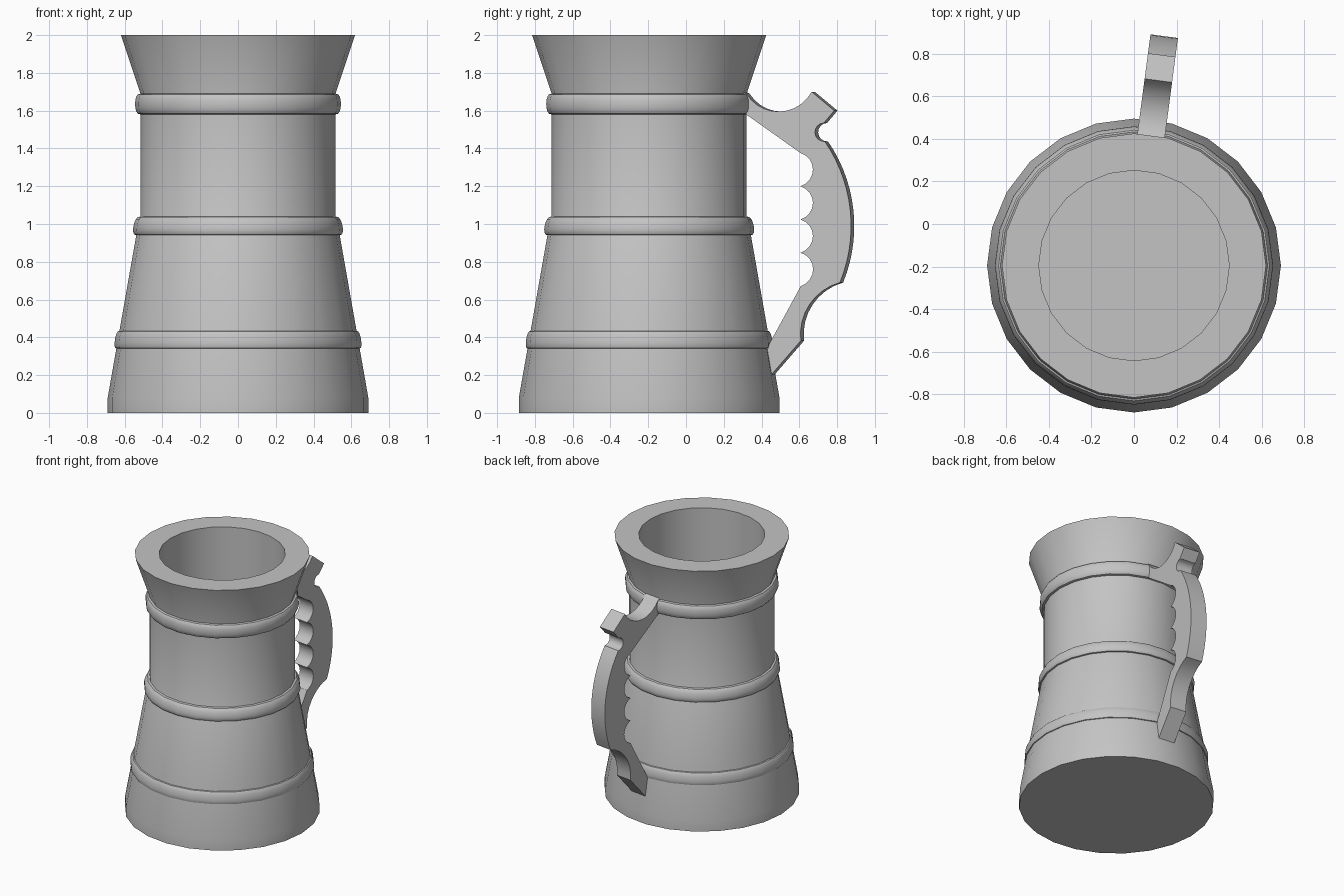
import bpy, bmesh, math
from mathutils import Vector, Matrix

if "Cube" in bpy.data.objects:
    bpy.data.objects.remove(bpy.data.objects["Cube"])

SIDES = 24
AXIS_Y = -0.195

grey = bpy.data.materials.new("plain grey")
grey.use_nodes = True
colour = (0.55, 0.55, 0.55, 1)
grey.diffuse_color = colour
grey.node_tree.nodes["Principled BSDF"].inputs["Base Color"].default_value = colour


def finish(name, bm, angle):
    bmesh.ops.recalc_face_normals(bm, faces=bm.faces)
    mesh = bpy.data.meshes.new(name)
    bm.to_mesh(mesh)
    bm.free()
    mesh.materials.append(grey)
    ob = bpy.data.objects.new(name, mesh)
    bpy.context.collection.objects.link(ob)
    bpy.ops.object.select_all(action="DESELECT")
    ob.select_set(True)
    bpy.context.view_layer.objects.active = ob
    bpy.ops.object.shade_smooth_by_angle(angle=math.radians(angle))
    return ob


def lathe(name, profile, closed):
    """Spin (radius, height) points; an open profile is capped at both ends."""
    bm = bmesh.new()
    rings = []
    for r, z in profile:
        rings.append([bm.verts.new((r * math.cos(a), AXIS_Y + r * math.sin(a), z))
                      for a in (math.tau * i / SIDES for i in range(SIDES))])
    pairs = list(zip(rings, rings[1:]))
    if closed:
        pairs.append((rings[-1], rings[0]))
    else:
        bm.faces.new(rings[0])
        bm.faces.new(rings[-1])
    for low, high in pairs:
        for i in range(SIDES):
            j = (i + 1) % SIDES
            bm.faces.new((low[i], low[j], high[j], high[i]))
    return finish(name, bm, 28)


def arc(p, q, bulge, n):
    """Points after p up to q, bowed to the right of p->q for positive bulge."""
    p, q = Vector(p), Vector(q)
    d = q - p
    right = Vector((d.y, -d.x)).normalized()
    half = d.length / 2
    radius = (half * half + bulge * bulge) / (2 * abs(bulge))
    sign = math.copysign(1, bulge)
    centre = (p + q) / 2 + right * sign * (abs(bulge) - radius)
    u, v = d.normalized(), right * sign
    span = 2 * math.atan2(abs(bulge), half)
    return [centre + radius * (u * math.sin(t) + v * math.cos(t))
            for t in (span * (2 * i / n - 1) for i in range(1, n + 1))]


# Hollow body with flared mouth
lathe("tankard_body", [(0.69, 0), (0.69, 0.08), (0.537, 0.95), (0.516, 1.0),
                       (0.516, 1.64), (0.516, 1.69), (0.62, 2.0),
                       (0.447, 2.0), (0.447, 0.15)], False)

# Rounded hoops: name, bottom, top, radius below, radius above, bulge
for name, z0, z1, r0, r1, bulge in (
        ("lower_hoop", 0.34, 0.435, 0.641, 0.626, 0.018),
        ("middle_hoop", 0.94, 1.04, 0.535, 0.516, 0.028),
        ("upper_hoop", 1.58, 1.69, 0.516, 0.516, 0.029)):
    profile = [(r0 - 0.03, z0), (r1 - 0.03, z1)]
    for i in range(9):
        a = math.pi * i / 8
        t = (1 + math.cos(a)) / 2
        profile.append((r0 + (r1 - r0) * t + bulge * math.sin(a) ** 0.7, z0 + (z1 - z0) * t))
    lathe(name, profile, True)

# Handle outline in (y, z), walked clockwise from the upper joint
outline = [Vector((0.30, 1.70)), Vector((0.32, 1.69))]
outline += arc(outline[-1], (0.665, 1.70), 0.10, 10)
outline += [Vector((0.785, 1.60)), Vector((0.73, 1.535))]
outline += arc(outline[-1], (0.735, 1.437), 0.05, 8)
outline += arc(outline[-1], (0.815, 0.69), -0.095, 14)
outline += arc(outline[-1], (0.608, 0.382), 0.069, 8)
outline += [Vector((0.45, 0.20)), Vector((0.40, 0.26)), Vector((0.43, 0.345)),
            Vector((0.608, 0.672))]
for i in range(4):
    outline += arc(outline[-1], (0.606, 0.672 + 0.176 * (i + 1)), 0.066, 8)
outline += [Vector((0.29, 1.60))]

# Slab handle set radially against the middle of one body facet
bm = bmesh.new()
width, turn = 0.13, math.radians(7.5)
shift = width / 2 * math.sin(turn)
face = bm.faces.new([bm.verts.new((width / 2, (p.x - AXIS_Y + shift) / math.cos(turn), p.y))
                     for p in outline])
extruded = bmesh.ops.extrude_face_region(bm, geom=[face], use_keep_orig=True)
moved = [g for g in extruded["geom"] if isinstance(g, bmesh.types.BMVert)]
bmesh.ops.translate(bm, verts=moved, vec=(-width, 0, 0))
place = Matrix.Translation((0, AXIS_Y, 0)) @ Matrix.Rotation(-turn, 4, "Z")
bmesh.ops.transform(bm, matrix=place, verts=bm.verts)
finish("handle", bm, 28)
